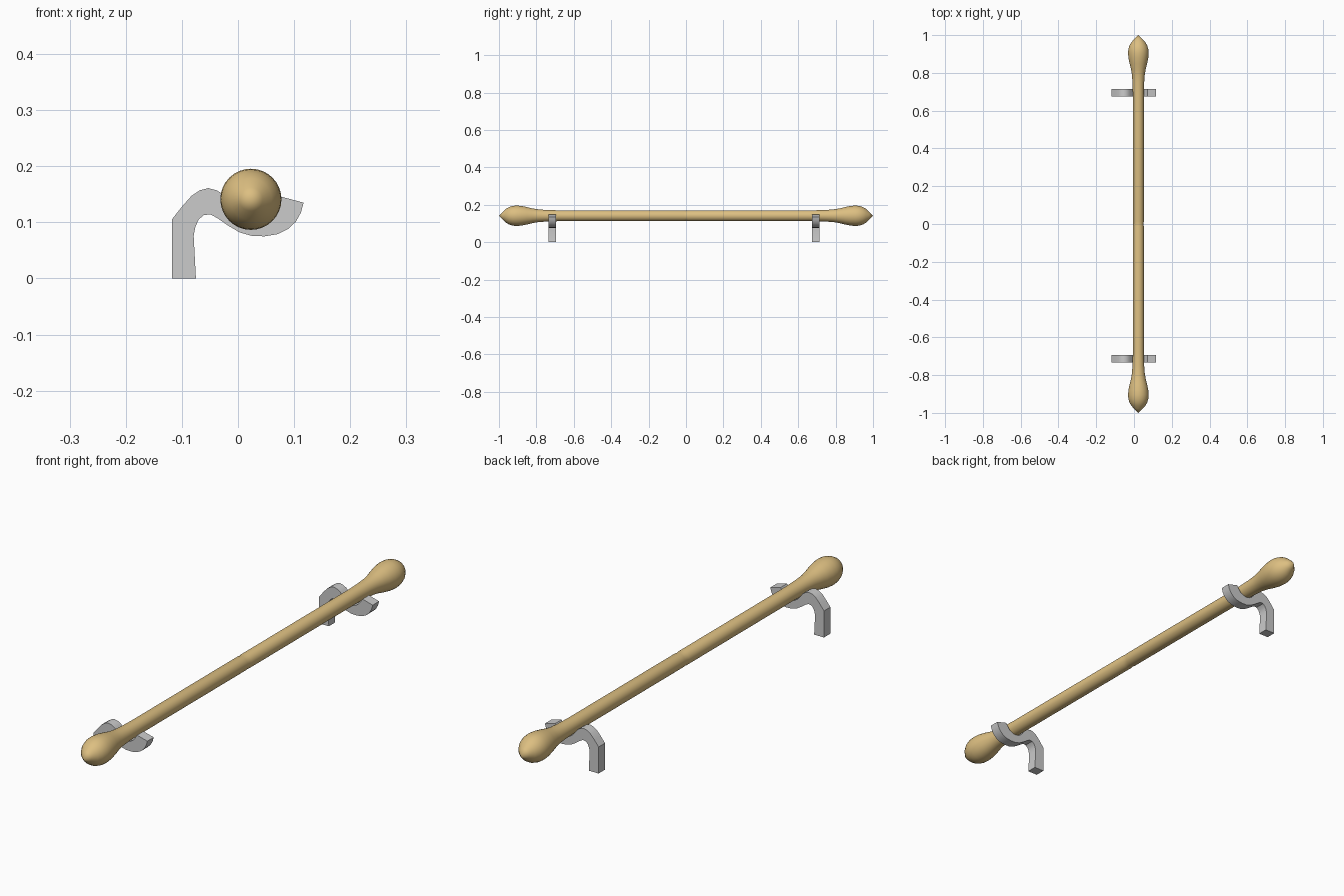
import bpy, bmesh, math

if "Cube" in bpy.data.objects:
    bpy.data.objects.remove(bpy.data.objects["Cube"])

ROD_X, ROD_Z = 0.023, 0.141
SEGMENTS = 32

wood = bpy.data.materials.new("wood")
wood.diffuse_color = (0.72, 0.52, 0.22, 1)
wood.use_nodes = True
wood.node_tree.nodes["Principled BSDF"].inputs["Base Color"].default_value = wood.diffuse_color


def finish(name, bm, material=None, angle=35):
    bmesh.ops.recalc_face_normals(bm, faces=bm.faces)
    mesh = bpy.data.meshes.new(name)
    bm.to_mesh(mesh)
    bm.free()
    ob = bpy.data.objects.new(name, mesh)
    bpy.context.collection.objects.link(ob)
    if material:
        mesh.materials.append(material)
    bpy.ops.object.select_all(action='DESELECT')
    ob.select_set(True)
    bpy.context.view_layer.objects.active = ob
    bpy.ops.object.shade_smooth_by_angle(angle=math.radians(angle))
    return ob


# Rod with a bulb finial at each end: half profile (y, radius), mirrored then lathed
half = [(0, 0.027), (0.012, 0.029), (0.68, 0.029), (0.75, 0.031), (0.79, 0.034),
        (0.82, 0.039), (0.85, 0.0465), (0.88, 0.0525), (0.905, 0.0545),
        (0.925, 0.053), (0.945, 0.047), (0.962, 0.037), (0.98, 0.021)]
profile = [(-y, r) for y, r in reversed(half[1:])] + half

bm = bmesh.new()
rings = []
for y, r in profile:
    rings.append([bm.verts.new((ROD_X + r * math.cos(a), y, ROD_Z + r * math.sin(a)))
                  for a in (2 * math.pi * i / SEGMENTS for i in range(SEGMENTS))])
for a, b in zip(rings, rings[1:]):
    for i in range(SEGMENTS):
        j = (i + 1) % SEGMENTS
        bm.faces.new((a[i], a[j], b[j], b[i]))
for ring, y in ((rings[0], -1), (rings[-1], 1)):
    tip = bm.verts.new((ROD_X, y, ROD_Z))
    for i in range(SEGMENTS):
        bm.faces.new((ring[i], ring[(i + 1) % SEGMENTS], tip))
finish("rod", bm, wood)

# Hooked bracket: side outline (x, z) extruded along y
outline = [(-0.118, 0), (-0.118, 0.105), (-0.099, 0.129), (-0.083, 0.147),
           (-0.068, 0.157), (-0.053, 0.161), (-0.038, 0.157), (-0.025, 0.149),
           (-0.015, 0.135), (-0.003, 0.121), (0.010, 0.113), (0.024, 0.110),
           (0.040, 0.113), (0.053, 0.121), (0.063, 0.133), (0.072, 0.147),
           (0.117, 0.135), (0.112, 0.117), (0.103, 0.101), (0.089, 0.088),
           (0.071, 0.079), (0.047, 0.075), (0.024, 0.076), (0.003, 0.082),
           (-0.019, 0.095), (-0.036, 0.107), (-0.049, 0.114), (-0.061, 0.113),
           (-0.070, 0.105), (-0.076, 0.092), (-0.079, 0.076), (-0.075, 0)]


def bracket(name, y0, y1):
    bm = bmesh.new()
    face = bm.faces.new([bm.verts.new((x, y0, z)) for x, z in outline])
    ext = bmesh.ops.extrude_face_region(bm, geom=[face], use_keep_orig=True)
    for v in ext["geom"]:
        if isinstance(v, bmesh.types.BMVert):
            v.co.y = y1
    bmesh.ops.triangulate(bm, faces=[f for f in bm.faces if len(f.verts) > 4])
    finish(name, bm, angle=30)


bracket("front_bracket", -0.734, -0.694)
bracket("rear_bracket", 0.675, 0.715)
